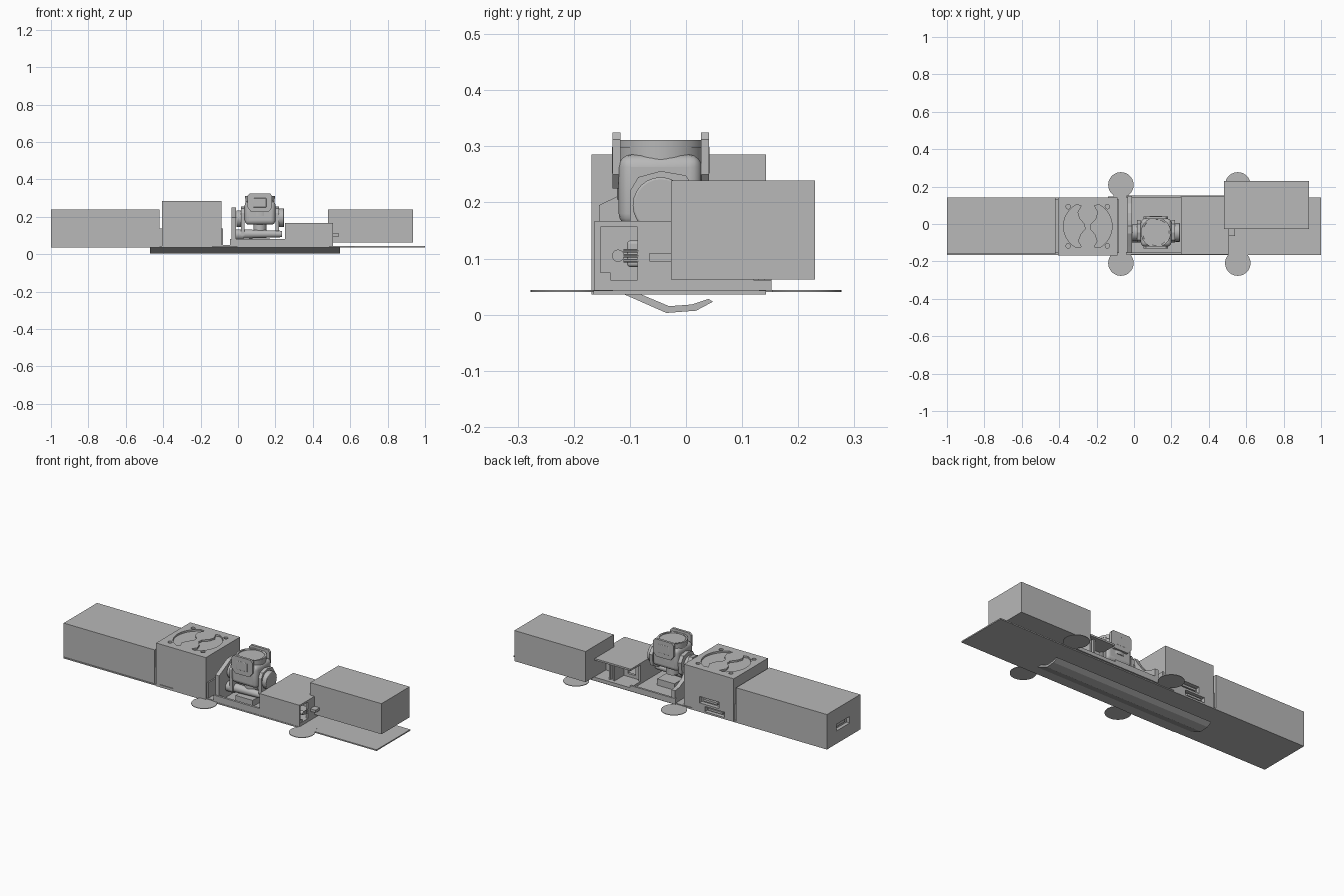
import bpy, bmesh, math
from mathutils import Matrix, Vector

if "Cube" in bpy.data.objects:
    bpy.data.objects.remove(bpy.data.objects["Cube"])

grey = bpy.data.materials.new("plain_grey")
grey.use_nodes = True
grey.diffuse_color = (0.48, 0.48, 0.48, 1)
grey.node_tree.nodes["Principled BSDF"].inputs["Base Color"].default_value = grey.diffuse_color


def finish(name, bm, smooth=False, bevel=0):
    bmesh.ops.recalc_face_normals(bm, faces=bm.faces)
    mesh = bpy.data.meshes.new(name)
    bm.to_mesh(mesh)
    bm.free()
    ob = bpy.data.objects.new(name, mesh)
    bpy.context.collection.objects.link(ob)
    mesh.materials.append(grey)
    bpy.ops.object.select_all(action='DESELECT')
    ob.select_set(True)
    bpy.context.view_layer.objects.active = ob
    if bevel:
        mod = ob.modifiers.new("round", 'BEVEL')
        mod.width, mod.segments = bevel, 4
    if smooth:
        bpy.ops.object.shade_smooth_by_angle(angle=math.radians(35))
    return ob


def box(name, x, y, z, bevel=0):
    """Box from its (low, high) range on each axis."""
    bm = bmesh.new()
    bmesh.ops.create_cube(bm, size=1)
    for v in bm.verts:
        v.co = Vector([(r[0] + r[1]) / 2 + c * (r[1] - r[0]) for r, c in zip((x, y, z), v.co)])
    return finish(name, bm, bevel > 0, bevel)


def rod(name, centre, radius, length, axis='Z', sides=32, top=None, bevel=0):
    bm = bmesh.new()
    bmesh.ops.create_cone(bm, cap_ends=True, segments=sides, radius1=radius,
                          radius2=radius if top is None else top, depth=length)
    turn = {'X': Matrix.Rotation(math.pi / 2, 4, 'Y'),
            'Y': Matrix.Rotation(math.pi / 2, 4, 'X'), 'Z': Matrix()}[axis]
    bm.transform(Matrix.Translation(centre) @ turn)
    return finish(name, bm, True, bevel)


def prism(name, points, low, high, axis='X', smooth=False):
    """Extrude an outline: (y, z) points along X, (x, z) along Y or (x, y) along Z."""
    place = {'X': lambda p, d: (d, p[0], p[1]), 'Y': lambda p, d: (p[0], d, p[1]),
             'Z': lambda p, d: (p[0], p[1], d)}[axis]
    bm = bmesh.new()
    face = bm.faces.new([bm.verts.new(place(p, low)) for p in points])
    ext = bmesh.ops.extrude_face_region(bm, geom=[face])
    moved = [g for g in ext["geom"] if isinstance(g, bmesh.types.BMVert)]
    bmesh.ops.translate(bm, verts=moved, vec=place((0, 0), high - low))
    return finish(name, bm, smooth)


def cut(target, *cutters):
    for c in cutters:
        c.hide_render = True
        mod = target.modifiers.new("cut", 'BOOLEAN')
        mod.operation, mod.object, mod.solver = 'DIFFERENCE', c, 'EXACT'
        bpy.context.view_layer.objects.active = target
        bpy.ops.object.modifier_apply(modifier=mod.name)
        bpy.data.objects.remove(c)


def arc(cx, cy, r, a, b, n=16):
    return [(cx + r * math.cos(math.radians(a + (b - a) * i / n)),
             cy + r * math.sin(math.radians(a + (b - a) * i / n))) for i in range(n + 1)]


FRONT, BACK = -0.165, 0.143

# Base plate, round feet and bent strip underneath
box("base_plate", (-1, 1), (FRONT, BACK), (0.036, 0.043))
for x in (-0.07, 0.555):
    for y in (-0.209, 0.209):
        rod("round_foot", (x, y, 0.042), 0.068, 0.003, sides=40)
    for s in (-1, 1):
        box("foot_tab", (x - 0.04, x + 0.04), sorted((s * 0.13, s * 0.17)), (0.0405, 0.0435))
hook = [(-0.11, 0.036), (-0.035, 0.003), (0.018, 0.007), (0.048, 0.023),
        (0.04, 0.028), (0.01, 0.018), (-0.03, 0.015), (-0.08, 0.036)]
prism("bent_strip", hook, -0.47, 0.545)

# Long end box with a port in its end
end_box = box("long_end_box", (-1, -0.42), (FRONT + 0.004, BACK), (0.043, 0.238))
cut(end_box, box("port_cut", (-1.1, -0.98), (-0.065, 0.055), (0.11, 0.148)))
box("end_port_tongue", (-0.985, -0.978), (-0.045, 0.035), (0.122, 0.136))

# Fan housing with recessed vents, screw holes, ports and an access panel
fan = box("fan_housing", (-0.405, -0.088), (-0.168, BACK), (0.036, 0.285))
fx, fy = -0.247, -0.012
wave = [(0.035, 0.11), (0.055, 0.075), (0.045, 0.04), (0.018, 0.012), (0.015, -0.015),
        (0.04, -0.045), (0.052, -0.08), (0.035, -0.11)]
for side in (1, -1):
    inner = [(fx + side * px, fy + py) for px, py in wave]
    outer = [(fx + side * (px - fx), py) for px, py in arc(fx, fy, 0.13, -62, 62)]
    cut(fan, prism("vent_cut", inner + outer, 0.275, 0.3, 'Z'))
for sx in (-1, 1):
    for sy in (-1, 1):
        cut(fan, rod("screw_cut", (fx + sx * 0.105, fy + sy * 0.105, 0.285), 0.012, 0.02, sides=20))
cut(fan, box("upper_port_cut", (-0.31, -0.187), (0.12, 0.2), (0.088, 0.125)),
    box("lower_port_cut", (-0.345, -0.22), (0.12, 0.2), (0.046, 0.076)),
    box("panel_cut", (-0.385, -0.295), (-0.2, -0.164), (0.05, 0.118)))
for x, z in ((-0.25, 0.106), (-0.283, 0.061)):
    box("port_tongue", (x - 0.045, x + 0.045), (0.115, 0.135), (z - 0.006, z + 0.006))
box("joining_flange", (-0.422, -0.404), (-0.155, 0.13), (0.043, 0.137))
box("side_flange", (-0.089, -0.08), (-0.155, 0.13), (0.043, 0.137))

# Shallow tray around the camera mount
box("tray_floor", (-0.14, 0.25), (-0.16, 0.147), (0.042, 0.048))
box("tray_front_wall", (-0.043, 0.25), (-0.163, -0.15), (0.042, 0.08))
box("tray_back_wall", (-0.04, 0.25), (0.14, 0.152), (0.042, 0.075))
side_wall = [(-0.155, 0.043), (-0.155, 0.195), (-0.12, 0.212), (-0.05, 0.248), (-0.01, 0.25),
             (0.02, 0.2), (0.06, 0.15), (0.11, 0.125), (0.15, 0.12), (0.15, 0.043)]
prism("tray_side_wall", side_wall, -0.036, -0.012)

# Middle compartment: lid and walls, open at the back
box("compartment_lid", (0.25, 0.507), (-0.163, 0.147), (0.157, 0.167))
box("compartment_front", (0.25, 0.507), (-0.163, -0.153), (0.042, 0.167))
box("compartment_floor", (0.25, 0.507), (-0.163, 0.152), (0.042, 0.062))
box("compartment_inner_wall", (0.25, 0.262), (-0.16, 0.06), (0.045, 0.16))
end_wall = box("compartment_end_wall", (0.495, 0.507), (-0.16, 0.12), (0.045, 0.16))
cut(end_wall, box("opening_cut", (0.48, 0.52), (-0.152, -0.086), (0.062, 0.156)))
partition = box("compartment_partition", (0.26, 0.5), (0.03, 0.045), (0.045, 0.16))
cut(partition, *[box("slot_cut", (x, x + 0.05), (0, 0.1), (0.08, 0.14)) for x in (0.29, 0.41)])
for x in (0.365, 0.39):
    box("compartment_rib", (x, x + 0.01), (0.04, 0.13), (0.06, 0.158))
box("cable_block", (0.45, 0.505), (-0.153, -0.135), (0.062, 0.075))
rod("cable_plug", (0.48, -0.121, 0.105), 0.011, 0.05, 'X', 16)
for z in (0.096, 0.105, 0.114):
    rod("cable_pin", (0.505, -0.098, z), 0.003, 0.026, 'Y', 8)
box("plug_bracket", (0.505, 0.54), (-0.065, -0.027), (0.095, 0.11))

# Offset box at the other end
box("offset_end_box", (0.48, 0.935), (-0.027, 0.23), (0.0625, 0.239))

# Camera mount: cross arm, motors and yoke
cx, cy = 0.117, -0.045
rod("cross_arm", (0.125, -0.07, 0.108), 0.025, 0.22, 'X', 24, top=0.017)
rod("arm_motor", (0.008, -0.07, 0.105), 0.028, 0.045, 'X', 24)
box("arm_clamp", (0.26, 0.3), (-0.105, -0.06), (0.085, 0.132), 0.006)
box("mount_foot", (0.06, 0.17), (-0.11, 0.02), (0.046, 0.085))
yoke = [(-0.1, 0.1), (-0.1, 0.22), (-0.085, 0.245), (-0.045, 0.256),
        (0, 0.248), (0.022, 0.215), (0.015, 0.15), (-0.03, 0.1)]
prism("left_yoke", yoke, 0.015, 0.036)
prism("right_yoke", [(y, max(z, 0.125)) for y, z in yoke], 0.2, 0.22)
rod("side_motor", (0.232, cy, 0.195), 0.05, 0.028, 'X', 24, bevel=0.004)
rod("left_hub", (0.004, cy, 0.19), 0.045, 0.026, 'X', 24, bevel=0.004)

# Camera head with lens ring and raised guards
box("camera_body", (0.036, 0.2), (-0.12, 0.028), (0.158, 0.285), 0.022)
rod("camera_barrel", (cx, cy, 0.255), 0.078, 0.1, sides=48)
rod("lens_ring", (cx, cy, 0.304), 0.08, 0.014, sides=48)
cut(bpy.data.objects["lens_ring"], rod("lens_cut", (cx, cy, 0.315), 0.07, 0.02, sides=48))
rod("camera_neck", (cx, cy, 0.14), 0.035, 0.06, sides=24)
guard = [(cx + s * px, pz) for s, px, pz in (
    (-1, 0.045, 0.225), (1, 0.045, 0.225), (1, 0.066, 0.25), (1, 0.066, 0.312),
    (1, 0.054, 0.325), (-1, 0.054, 0.325), (-1, 0.066, 0.312), (-1, 0.066, 0.25))]
for name, s in (("front_guard", -1), ("back_guard", 1)):
    prism(name, guard, *sorted((cy + s * 0.072, cy + s * 0.086)), 'Y')
    box(name + "_boss", (cx - 0.035, cx + 0.035), sorted((cy + s * 0.08, cy + s * 0.087)),
        (0.25, 0.3), 0.003)
